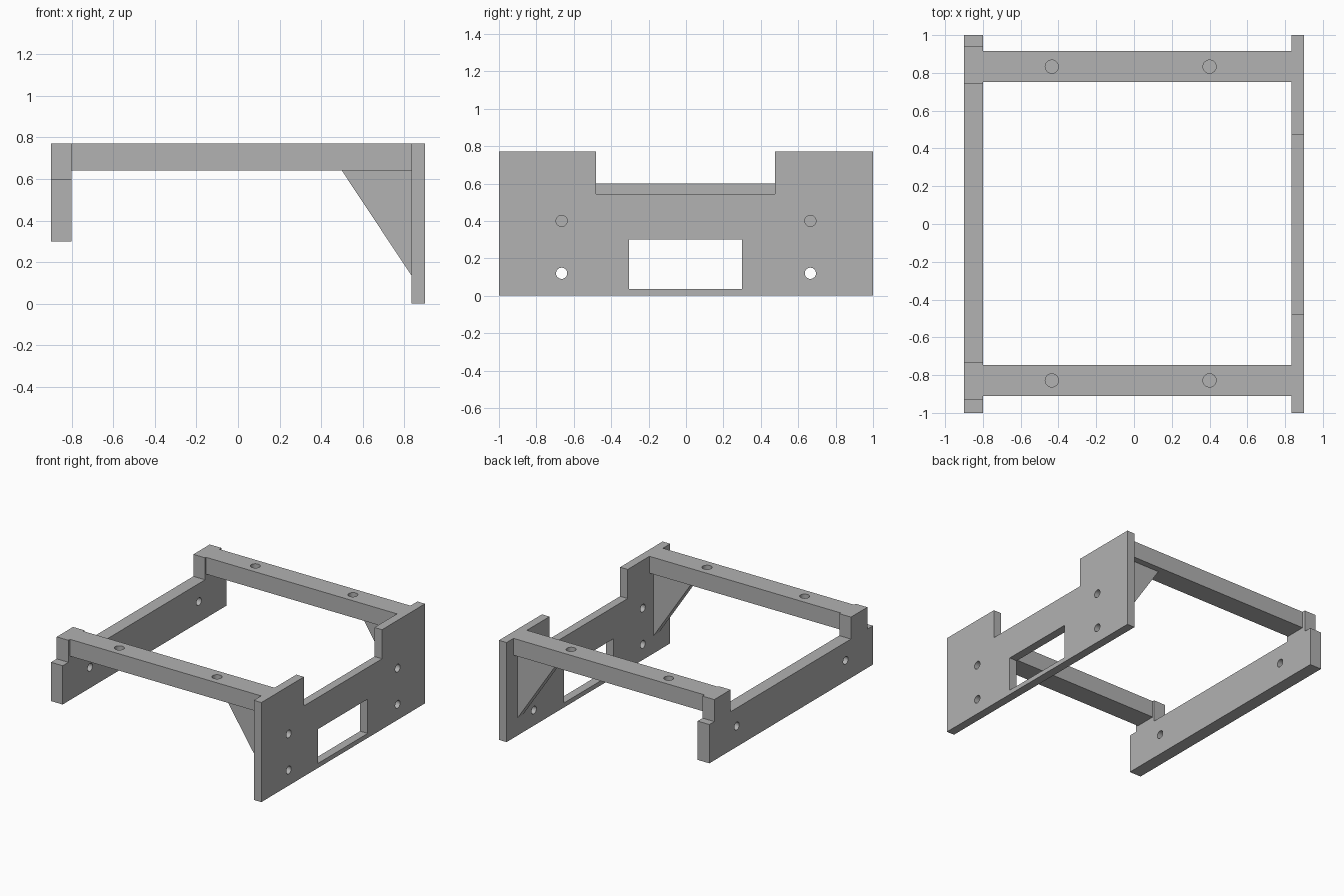
import bpy, bmesh, math
from mathutils import Vector

default = bpy.data.objects.get("Cube")
if default:
    bpy.data.objects.remove(default, do_unlink=True)

grey = bpy.data.materials.new("plain grey")
grey.use_nodes = True
GREY = (0.445, 0.445, 0.445, 1)
grey.diffuse_color = GREY
grey.node_tree.nodes["Principled BSDF"].inputs["Base Color"].default_value = GREY


def prism(name, profile, axis, start, end):
    """Extrude a flat profile along x (profile is y,z) or y (profile is x,z)."""
    bm = bmesh.new()
    place = (lambda a, b: (start, a, b)) if axis == "x" else (lambda a, b: (a, start, b))
    face = bm.faces.new([bm.verts.new(place(a, b)) for a, b in profile])
    out = bmesh.ops.extrude_face_region(bm, geom=[face])
    step = Vector((end - start, 0, 0) if axis == "x" else (0, end - start, 0))
    bmesh.ops.translate(bm, vec=step, verts=[g for g in out["geom"] if isinstance(g, bmesh.types.BMVert)])
    bmesh.ops.recalc_face_normals(bm, faces=bm.faces)
    mesh = bpy.data.meshes.new(name)
    bm.to_mesh(mesh)
    bm.free()
    mesh.materials.append(grey)
    obj = bpy.data.objects.new(name, mesh)
    bpy.context.collection.objects.link(obj)
    return obj


def box_profile(a0, a1, b0, b1):
    return [(a0, b0), (a1, b0), (a1, b1), (a0, b1)]


def drill(centre, radius, depth, axis):
    turn = (0, math.pi / 2, 0) if axis == "x" else (0, 0, 0)
    bpy.ops.mesh.primitive_cylinder_add(vertices=32, radius=radius, depth=depth, location=centre, rotation=turn)
    bpy.context.object.data.materials.append(grey)
    return bpy.context.object


def cut(obj, cutters):
    bpy.context.view_layer.objects.active = obj
    for cutter in cutters:
        cutter.hide_render = True
        mod = obj.modifiers.new("cut", "BOOLEAN")
        mod.operation, mod.solver, mod.object = "DIFFERENCE", "EXACT", cutter
        bpy.ops.object.modifier_apply(modifier=mod.name)
        bpy.data.objects.remove(cutter, do_unlink=True)
    bpy.ops.object.select_all(action="DESELECT")
    obj.select_set(True)
    bpy.ops.object.shade_smooth_by_angle(angle=math.radians(30))


TOP = 0.77
PLATE_IN, PLATE_OUT = 0.835, 0.9
RAIL_IN, RAIL_OUT = -0.8, -0.9
HOLE_Y = 0.665

# Tall end plate with a top notch, a window and four screw holes
end_plate = prism("end_plate", [(-1, 0), (1, 0), (1, TOP), (0.475, TOP), (0.475, 0.545),
                                (-0.48, 0.545), (-0.48, TOP), (-1, TOP)], "x", PLATE_IN, PLATE_OUT)
window = prism("window_cutter", box_profile(-0.305, 0.3, 0.035, 0.3), "x", 0.7, 1)
cut(end_plate, [window] + [drill((0.87, s * HOLE_Y, z), 0.03, 0.3, "x")
                           for s in (-1, 1) for z in (0.12, 0.4)])

# Low end rail with two raised tabs and two screw holes
rail_top = 0.6
end_rail = prism("end_rail", [(-1, 0.3), (1, 0.3), (1, rail_top),
                              (0.94, rail_top), (0.94, TOP), (0.74, TOP), (0.74, rail_top),
                              (-0.73, rail_top), (-0.73, TOP), (-0.93, TOP), (-0.93, rail_top),
                              (-1, rail_top)], "x", RAIL_OUT, RAIL_IN)
cut(end_rail, [drill((-0.85, s * HOLE_Y, 0.46), 0.03, 0.3, "x") for s in (-1, 1)])

# Cross beams with blind holes, each braced by a triangular gusset
for side, y in (("front", -0.828), ("back", 0.833)):
    beam = prism(side + "_beam", box_profile(RAIL_IN, PLATE_IN, 0.64, TOP), "y", y - 0.082, y + 0.082)
    cut(beam, [drill((x, y, TOP), 0.035, 0.16, "z") for x in (-0.435, 0.4)])
    prism(side + "_gusset", [(0.5, 0.64), (PLATE_IN, 0.64), (PLATE_IN, 0.135)], "y", y - 0.033, y + 0.033)
